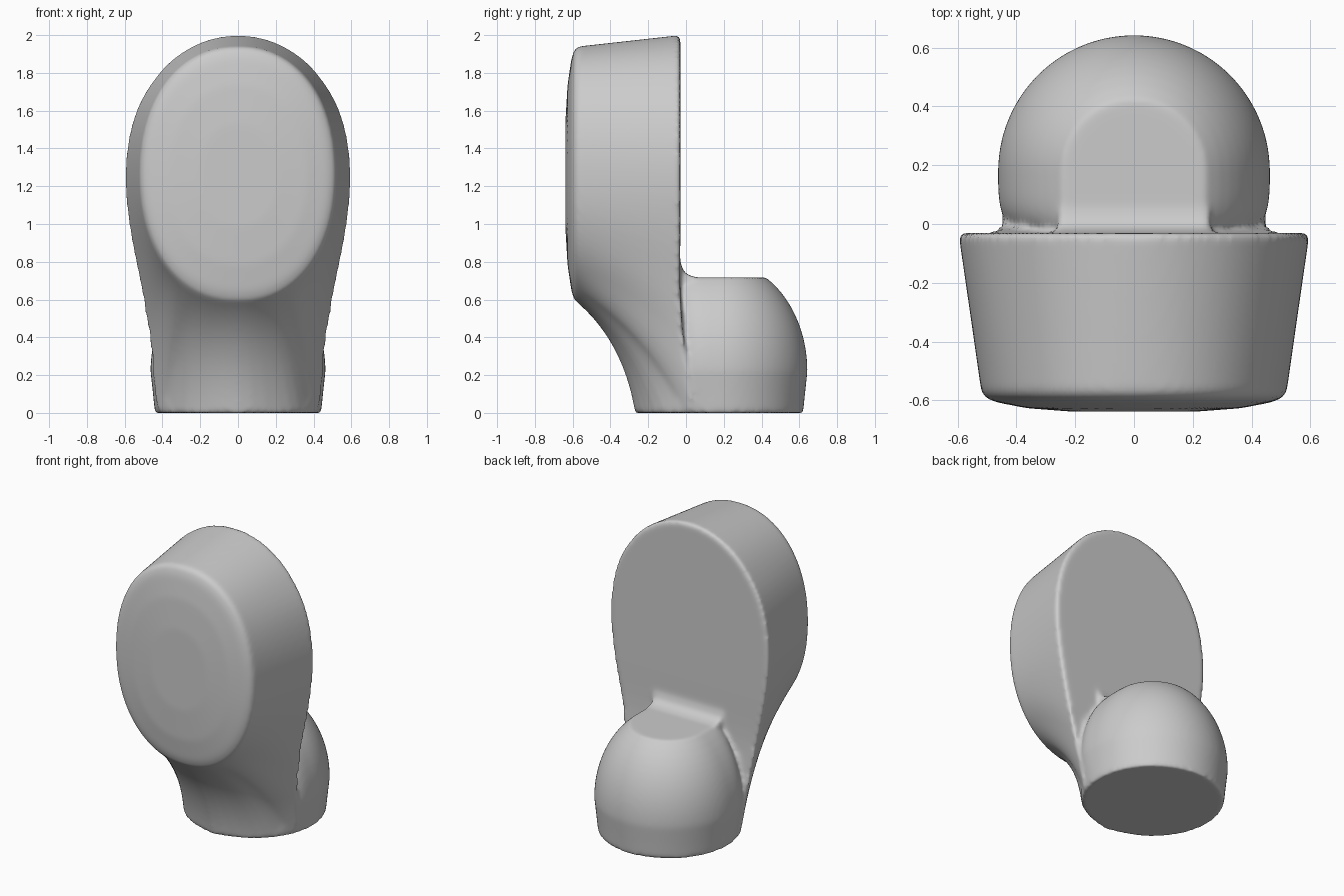
import bpy, bmesh
from math import sin, cos, pi, radians
from mathutils import Vector

if "Cube" in bpy.data.objects:
    bpy.data.objects.remove(bpy.data.objects["Cube"])

N = 48          # columns per half outline
bm = bmesh.new()


def add_ring(half):
    """Full ring from a right-hand half outline (first and last on x = 0)."""
    pts = half + [Vector((-p.x, p.y, p.z)) for p in half[-2:0:-1]]
    return [bm.verts.new(p) for p in pts]


def bridge(a, b):
    n = len(a)
    for i in range(n):
        j = (i + 1) % n
        bm.faces.new((a[i], a[j], b[j], b[i]))


def ladder(r):
    """Close a mirrored ring with strips running left to right."""
    n = len(r)
    for i in range(n // 2):
        f = [r[i], r[i + 1], r[-(i + 1)], r[-i]]
        bm.faces.new(list(dict.fromkeys(f)))


def catmull(pts, u):
    i = min(int(u), len(pts) - 2)
    t = u - i
    b, c = pts[i], pts[i + 1]
    mirror = Vector((-1, 1, 1))
    a = pts[i - 1] if i else pts[1] * mirror
    d = pts[i + 2] if i + 2 < len(pts) else pts[-2] * mirror
    return (b * 2 + (c - a) * t + (a * 2 - b * 5 + c * 4 - d) * t * t
            + (b * 3 - a - c * 3 + d) * t ** 3) / 2


def spow(v, e):
    return (1 if v >= 0 else -1) * abs(v) ** e


# Rear outline: egg at the back of the head, down the neck, round the base front
rear_pts = [Vector((x, y, z)) for x, y, z in [
    (0, -.03, 2.0), (.16, -.03, 1.975), (.31, -.03, 1.9), (.43, -.03, 1.785),
    (.53, -.03, 1.62), (.585, -.03, 1.42), (.597, -.03, 1.2), (.57, -.03, .95),
    (.51, -.03, .64), (.465, -.01, .36), (.42, .02, 0), (.28, -.16, 0), (0, -.27, 0)]]
rear, front = [], []
for i in range(N + 1):
    p = catmull(rear_pts, i / N * 12)
    p.z = max(p.z, 0)
    rear.append(p)
    a = pi * i / N
    front.append(Vector((.52 * spow(sin(a), .92), -.57, 1.26 + .68 * spow(cos(a), .92))))
for h in (rear, front):
    h[0].x = h[-1].x = 0

# Head and neck: loft from rear outline to front egg, with a cove under the chin
STEPS = 16
rings = []
for k in range(STEPS + 1):
    t = k / STEPS
    half = []
    for i in range(N + 1):
        w = min(max((180 * i / N - 100) / 60, 0), 1)
        w = w * w * (3 - 2 * w)
        r, f = rear[i], front[i]
        ctrl = (r + f) / 2 + Vector((0, .09, .08)) * w
        half.append(r * (1 - t) ** 2 + ctrl * 2 * t * (1 - t) + f * t * t)
    rings.append(add_ring(half))
# Gently bulged front face
for s, y in [(.97, -.592), (.9, -.607), (.7, -.627), (.4, -.639)]:
    rings.append(add_ring([Vector((p.x * s, y, 1.26 + (p.z - 1.26) * s)) for p in front]))
for a, b in zip(rings, rings[1:]):
    bridge(a, b)
ladder(rings[0])
ladder(rings[-1])

# Base and dome: round at the back, squarer where it runs into the head
profile = [(.44, 0), (.45, .1), (.463, .22)]
for k in range(1, 13):
    z = .22 + .497 * k / 12
    profile.append((.463 * (1 - ((z - .22) / .585) ** 2) ** .5, z))
rings = []
for r, z in profile:
    q = min(z / .25, 1)
    depth = .44 * (1 - q) + .25 * q
    half = []
    for i in range(N + 1):
        a = pi * i / N
        if cos(a) >= 0:
            half.append(Vector((r * sin(a), .18 + r * cos(a), z)))
        else:
            e = 1 - .5 * q
            half.append(Vector((r * abs(sin(a)) ** e, .18 - depth * abs(cos(a)) ** e, z)))
    half[0].x = half[-1].x = 0
    rings.append(add_ring(half))
for a, b in zip(rings, rings[1:]):
    bridge(a, b)
ladder(rings[0])
ladder(rings[-1])

# Fillet wedge where the flat dome top meets the back of the head
section = [(-.08, .68), (.05, .68), (.05, .718), (.0, .735), (-.018, .76), (-.03, .8), (-.08, .8)]
ends = [[bm.verts.new((x, y, z)) for y, z in section] for x in (-.26, .26)]
bridge(*ends)
for e in ends:
    bm.faces.new(e)

bmesh.ops.recalc_face_normals(bm, faces=bm.faces)
mesh = bpy.data.meshes.new("body")
bm.to_mesh(mesh)
bm.free()
body = bpy.data.objects.new("body", mesh)
bpy.context.collection.objects.link(body)

# Fuse the parts into one skin and round its edges
rm = body.modifiers.new("fuse", 'REMESH')
rm.mode = 'VOXEL'
rm.voxel_size = .014
rm.use_smooth_shade = True
sm = body.modifiers.new("soften", 'SMOOTH')
sm.factor = .5
sm.iterations = 8
